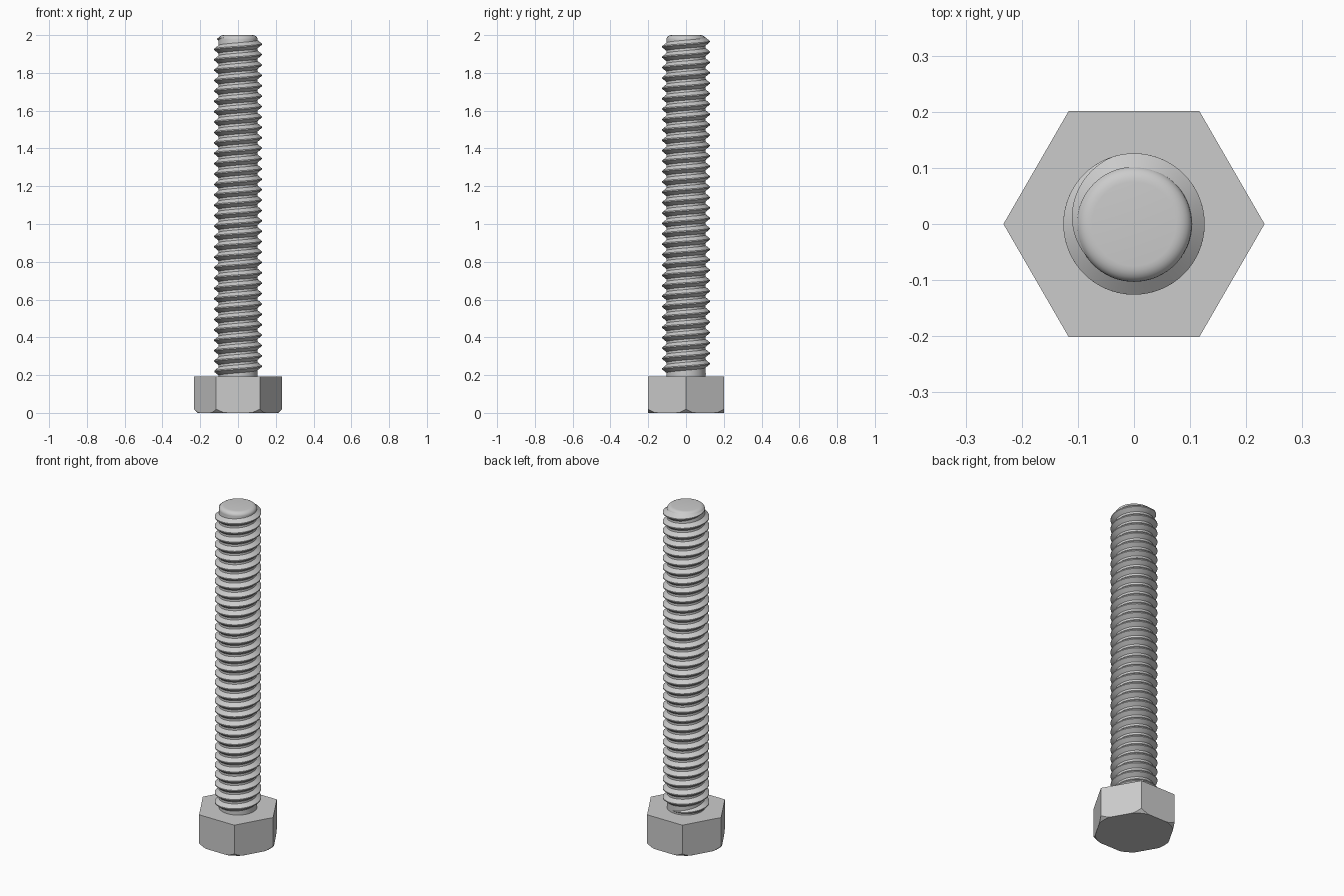
import bpy, bmesh
from math import sin, cos, pi, radians

cube = bpy.data.objects.get("Cube")
if cube:
    bpy.data.objects.remove(cube, do_unlink=True)

steel = bpy.data.materials.new("grey steel")
steel.use_nodes = True
colour = (0.6, 0.6, 0.6, 1)
steel.diffuse_color = colour
steel.node_tree.nodes["Principled BSDF"].inputs["Base Color"].default_value = colour


def loft(name, rings):
    """Join closed rings of points in order and cap both ends."""
    bm = bmesh.new()
    loops = [[bm.verts.new(p) for p in ring] for ring in rings]
    n = len(loops[0])
    for a, b in zip(loops, loops[1:]):
        for i in range(n):
            j = (i + 1) % n
            bm.faces.new((a[i], a[j], b[j], b[i]))
    bm.faces.new(loops[0][::-1])
    bm.faces.new(loops[-1])
    bmesh.ops.recalc_face_normals(bm, faces=bm.faces)
    mesh = bpy.data.meshes.new(name)
    bm.to_mesh(mesh)
    bm.free()
    mesh.materials.append(steel)
    obj = bpy.data.objects.new(name, mesh)
    bpy.context.collection.objects.link(obj)
    bpy.ops.object.select_all(action="DESELECT")
    obj.select_set(True)
    bpy.context.view_layer.objects.active = obj
    bpy.ops.object.shade_smooth_by_angle(angle=radians(30))
    return obj


SEG = 72
ANGLES = [2 * pi * i / SEG for i in range(SEG)]

# Hexagonal head, its bottom corners cut by a 45 degree cone
HEAD_TOP, FLAT, CUT = 0.192, 0.2015, 0.213


def hex_radius(a):
    return FLAT / cos((a % (pi / 3)) - pi / 6)


def polar(r, a, z):
    return (r * cos(a), r * sin(a), z)


bottom = [polar(min(hex_radius(a), CUT), a, 0) for a in ANGLES]
edge = [polar(hex_radius(a), a, max(0.0005, hex_radius(a) - CUT)) for a in ANGLES]
top = [polar(hex_radius(a), a, HEAD_TOP) for a in ANGLES]
loft("hex_head", [bottom, edge, top])

# Shank core with a rounded tip
CORE, TIP, DROP = 0.103, 0.075, 0.022
profile = [(CORE, HEAD_TOP - 0.02)]
for k in range(7):
    t = pi / 2 * k / 6
    profile.append((TIP + (CORE - TIP) * cos(t), 2 - DROP + DROP * sin(t)))
loft("shank_core", [[polar(r, a, z) for a in ANGLES] for r, z in profile])

# Right-handed helical thread, fading into the core at both ends
PITCH, CREST, ROOT = 0.055, 0.126, 0.101
START, END, FADE = -31.8, 0.61, 0.31
STEPS = 64
count = int((END - START) * STEPS)
rings = []
for s in range(count + 1):
    turn = START + (END - START) * s / count
    fade = min(1, (END - turn) / FADE, (turn - START) / FADE)
    fade = max(fade, 0.02)
    z = 1.952 + PITCH * turn
    r = ROOT + (CREST - ROOT) * fade
    base, tip = 0.002 + 0.021 * fade, 0.001 + 0.002 * fade
    a = 2 * pi * turn
    rings.append([polar(ROOT, a, z - base), polar(r, a, z - tip),
                  polar(r, a, z + tip), polar(ROOT, a, z + base)])
loft("screw_thread", rings)
